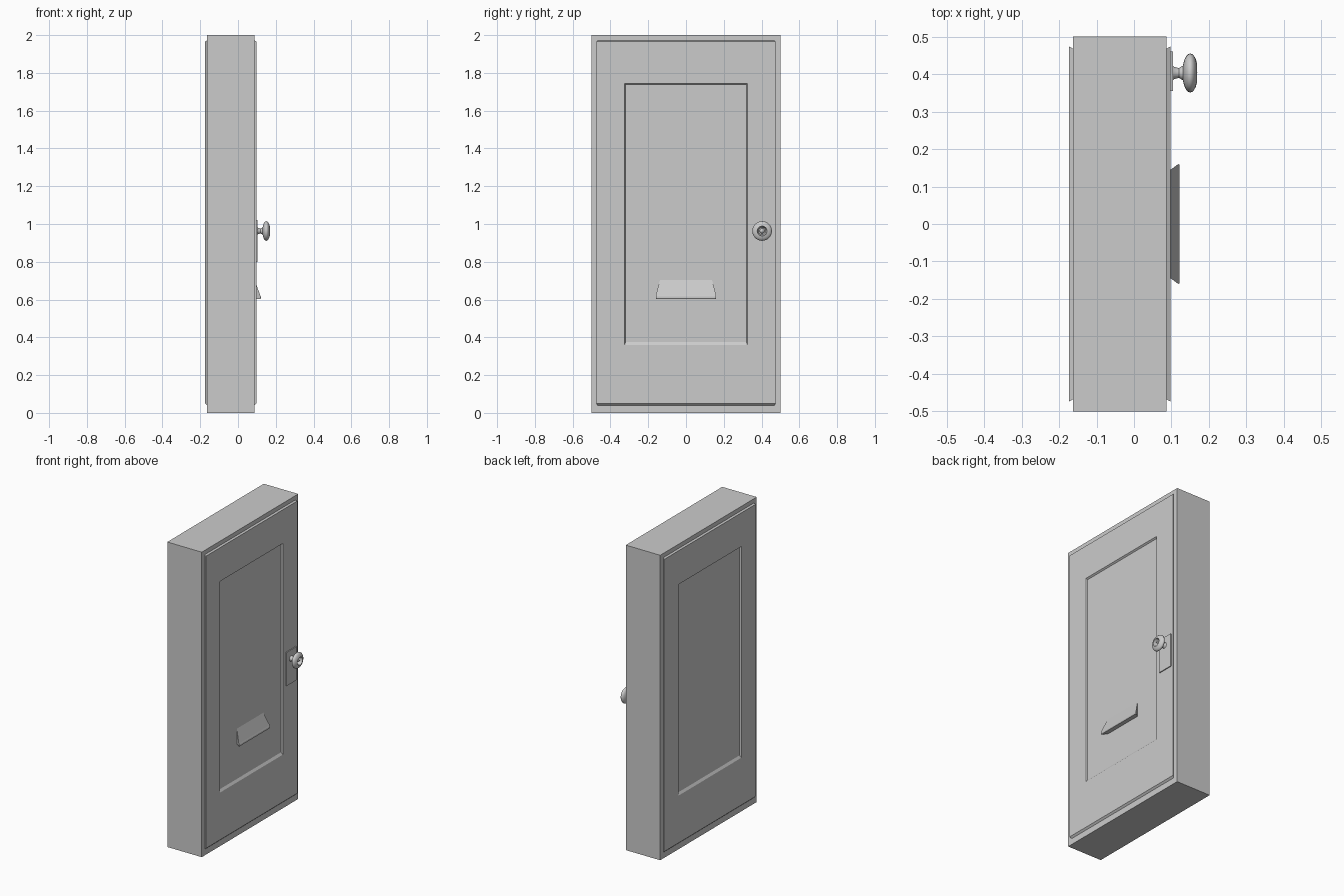
import bpy, bmesh, math
from mathutils import Matrix

if "Cube" in bpy.data.objects:
    bpy.data.objects.remove(bpy.data.objects["Cube"])

grey = bpy.data.materials.new("plain_grey")
grey.use_nodes = True
colour = (0.6, 0.6, 0.6, 1)
grey.diffuse_color = colour
grey.node_tree.nodes["Principled BSDF"].inputs["Base Color"].default_value = colour


def finish(name, bm):
    bmesh.ops.recalc_face_normals(bm, faces=bm.faces)
    mesh = bpy.data.meshes.new(name)
    bm.to_mesh(mesh)
    bm.free()
    mesh.materials.append(grey)
    obj = bpy.data.objects.new(name, mesh)
    bpy.context.collection.objects.link(obj)
    return obj


def box(name, low, high):
    bm = bmesh.new()
    bmesh.ops.create_cube(bm, size=1)
    for v in bm.verts:
        v.co = [(a + b) / 2 + c * (b - a) for a, b, c in zip(low, high, v.co)]
    return finish(name, bm)


def loft(name, rings):
    """Skin rectangular rings given as x, half width, bottom, top."""
    bm = bmesh.new()
    loops = [[bm.verts.new(p) for p in
              ((x, -w, lo), (x, w, lo), (x, w, hi), (x, -w, hi))]
             for x, w, lo, hi in rings]
    for a, b in zip(loops, loops[1:]):
        for i in range(4):
            j = (i + 1) % 4
            bm.faces.new((a[i], a[j], b[j], b[i]))
    bm.faces.new(loops[0])
    bm.faces.new(loops[-1])
    return finish(name, bm)


# Solid door frame
box("door_frame", (-0.163, -0.5, 0), (0.087, 0.5, 2))

# Raised door leaf with a sunken panel, on both sides
for name, base, side in (("knob_side_leaf", 0.087, 1), ("plain_side_leaf", -0.163, -1)):
    loft(name, [(base - side * 0.005, 0.465, 0.035, 1.975),
                (base + side * 0.011, 0.474, 0.05, 1.966),
                (base + side * 0.011, 0.325, 0.36, 1.745),
                (base + side * 0.001, 0.32, 0.375, 1.738)])

# Letter flap, sloping outwards towards its lower lip
loft("letter_flap", [(0.086, 0.136, 0.605, 0.71),
                     (0.118, 0.16, 0.602, 0.622),
                     (0.121, 0.158, 0.608, 0.615)])

# Lock plate
box("lock_plate", (0.09, 0.355, 0.8), (0.104, 0.46, 1.02))

# Turned knob with a flared stem
profile = [(0.1, 0.022), (0.108, 0.016), (0.12, 0.013), (0.129, 0.019)]
for i in range(11):
    t = math.radians(150 - 15 * i)
    profile.append((0.15 - 0.021 * math.cos(math.pi - t) * -1, 0.052 * math.sin(t)))
profile[-1] = (0.171, 0)
bm = bmesh.new()
verts = [bm.verts.new((x, r, 0)) for x, r in profile]
edges = [bm.edges.new(pair) for pair in zip(verts, verts[1:])]
bmesh.ops.spin(bm, geom=verts + edges, cent=(0, 0, 0), axis=(1, 0, 0),
               angle=math.tau, steps=24)
bmesh.ops.remove_doubles(bm, verts=bm.verts, dist=0.0001)
bm.transform(Matrix.Translation((0, 0.403, 0.963)))
knob = finish("door_knob", bm)
bpy.context.view_layer.objects.active = knob
knob.select_set(True)
bpy.ops.object.shade_smooth_by_angle(angle=math.radians(40))
